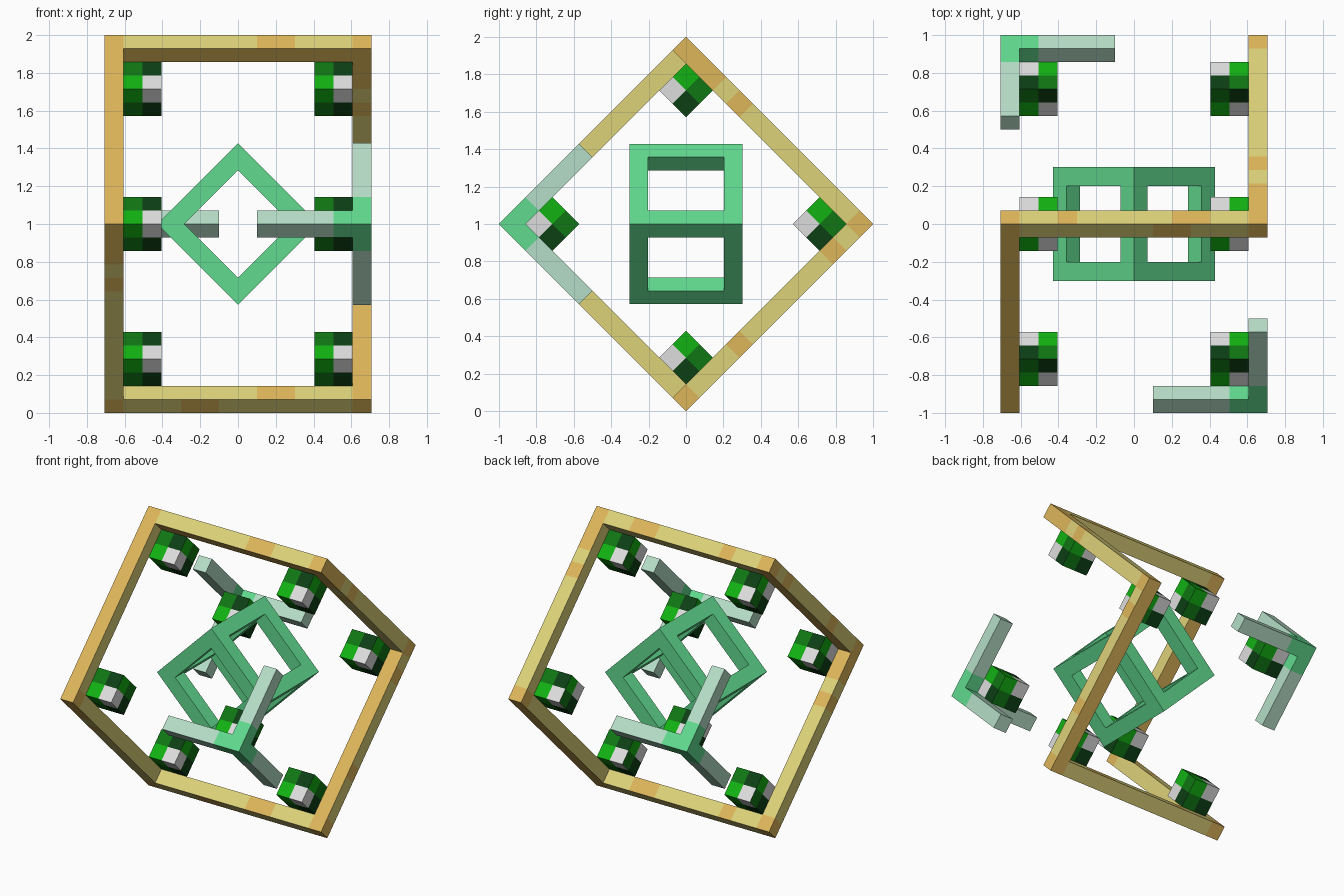
import bpy, bmesh, math
from itertools import product
from mathutils import Matrix, Vector

if "Cube" in bpy.data.objects:
    bpy.data.objects.remove(bpy.data.objects["Cube"], do_unlink=True)

SIDE = 14                      # cells along the outer cube
UNIT = math.sqrt(2) / SIDE     # size of one cell
END = SIDE - 1


def linear(v):
    v /= 255
    return v / 12.92 if v <= 0.04045 else ((v + 0.055) / 1.055) ** 2.4


def material(name, r, g, b):
    mat = bpy.data.materials.new(name)
    mat.use_nodes = True
    colour = (linear(r), linear(g), linear(b), 1)
    mat.diffuse_color = colour
    mat.node_tree.nodes["Principled BSDF"].inputs["Base Color"].default_value = colour
    return mat


AMBER = material("amber", 222, 182, 90)
KHAKI = material("khaki", 222, 210, 122)
MINT = material("mint", 97, 218, 143)
PALE = material("pale_mint", 182, 222, 200)
WHITE = material("soft_white", 222, 222, 222)
BRIGHT = material("bright_green", 18, 178, 18)
MID = material("mid_green", 16, 118, 20)
DARK = material("dark_green", 12, 62, 20)


def build(name, cells, paint, axis, size):
    """Skin a set of unit cells; paint(cell, axis, sign) gives each face its material."""
    cells = set(cells)
    turn = Matrix.Translation((0, 0, 1)) @ Matrix.Rotation(math.pi / 4, 4, axis)
    bm = bmesh.new()
    mats = []
    for cell in sorted(cells):
        for ax, sign in product(range(3), (-1, 1)):
            step = [0, 0, 0]
            step[ax] = sign
            if tuple(c + s for c, s in zip(cell, step)) in cells:
                continue
            u, v = Vector((0, 0, 0)), Vector((0, 0, 0))
            u[(ax + 1) % 3] = v[(ax + 2) % 3] = 0.5
            mid = Vector(cell) + Vector((0.5, 0.5, 0.5)) + Vector(step) / 2
            ring = [mid - u - v, mid + u - v, mid + u + v, mid - u + v][::sign]
            centre = Vector((size, size, size)) / 2
            face = bm.faces.new([bm.verts.new(turn @ ((p - centre) * UNIT)) for p in ring])
            mat = paint(cell, ax, sign)
            if mat not in mats:
                mats.append(mat)
            face.material_index = mats.index(mat)
    bmesh.ops.remove_doubles(bm, verts=bm.verts, dist=UNIT / 100)
    mesh = bpy.data.meshes.new(name)
    bm.to_mesh(mesh)
    bm.free()
    for mat in mats:
        mesh.materials.append(mat)
    obj = bpy.data.objects.new(name, mesh)
    bpy.context.collection.objects.link(obj)


# Outer loop: six cube edges forming a closed zigzag
corners = [(0, END, END), (0, 0, END), (0, 0, 0), (END, 0, 0), (END, END, 0), (END, END, END)]
loop = []
for a, b in zip(corners, corners[1:] + corners[:1]):
    loop += product(*(range(min(p, q), max(p, q) + 1) for p, q in zip(a, b)))


def paint_loop(cell, ax, sign):
    i, j, k = cell
    if cell in corners:
        return AMBER
    if 0 < i < END:                                # bars along the width
        if ax == 2:
            amber = sign > 0 and i in (8, 9)
        elif sign > 0:
            amber = i in (3, 9, 10)
        else:
            amber = j == END or i in (4, 5)
    elif 0 < j < END:                              # plain banded bars
        amber = ax == 2 or (ax == 0 and (sign > 0) == (i > 0) and j in (4, 11))
    else:
        outer = ax == 1 or (sign > 0) == (i > 0)
        amber = outer and k in (9, 11, 12)
    return AMBER if amber else KHAKI


build("outer_loop", loop, paint_loop, 'X', SIDE)


# Corner brackets: three arms meeting at each of the two free corners
def bracket(name, corner):
    inward = [1 if c == 0 else -1 for c in corner]
    arms = [tuple(c + (inward[n] * t if n == ax else 0) for n, c in enumerate(corner))
            for ax in range(3) for t in range(6)]

    def paint(cell, ax, sign):
        return MINT if sum(abs(p - q) for p, q in zip(cell, corner)) < 2 else PALE

    build(name, arms, paint, 'X', SIDE)


bracket("front_bracket", (END, 0, END))
bracket("back_bracket", (0, END, 0))

# Patchwork blocks: quarters listed for (low, low), (low, high), (high, low), (high, high)
PATCHES = {
    (0, -1): (DARK, WHITE, MID, BRIGHT),
    (0, 1): (DARK, WHITE, MID, BRIGHT),
    (1, -1): (MID, BRIGHT, DARK, WHITE),
    (1, 1): (WHITE, DARK, BRIGHT, MID),
    (2, -1): (DARK, WHITE, MID, BRIGHT),
    (2, 1): (BRIGHT, MID, WHITE, DARK),
}


def paint_block(cell, ax, sign):
    first, second = [(c + 1) % 2 for n, c in enumerate(cell) if n != ax]
    return PATCHES[ax, sign][first * 2 + second]


for n, start in enumerate(product((1, 11), repeat=3)):
    block = product(*((s, s + 1) for s in start))
    build(f"patchwork_block_{n + 1}", block, paint_block, 'X', SIDE)

# Core frame: hollow cube with twelve bars, turned on its edge
core = [c for c in product(range(6), repeat=3) if sum(v in (0, 5) for v in c) >= 2]
build("core_frame", core, lambda cell, ax, sign: MINT, 'Y', 6)
